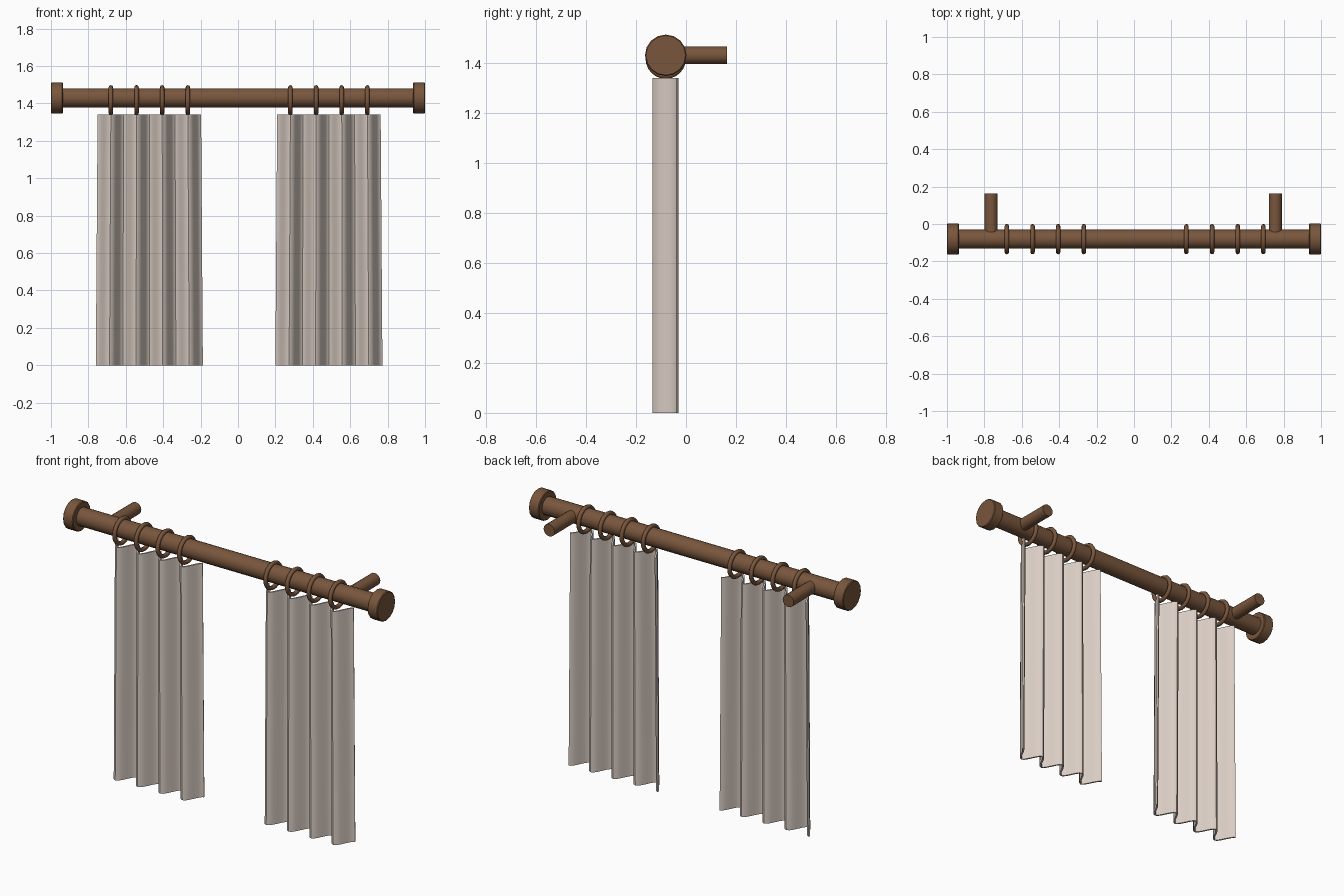
import bpy, bmesh, math

if "Cube" in bpy.data.objects:
    bpy.data.objects.remove(bpy.data.objects["Cube"])

ROD_Y, ROD_Z = -0.081, 1.43
PERIOD = 0.1372


def material(name, rgb):
    m = bpy.data.materials.new(name)
    m.diffuse_color = (*rgb, 1)
    m.use_nodes = True
    m.node_tree.nodes["Principled BSDF"].inputs["Base Color"].default_value = m.diffuse_color
    return m


wood = material("brown wood", (0.19, 0.093, 0.046))
cloth = material("beige cloth", (0.70, 0.61, 0.55))


def finish(name, mat, angle=40):
    ob = bpy.context.object
    ob.name = name
    ob.data.materials.append(mat)
    bpy.ops.object.shade_smooth_by_angle(angle=math.radians(angle))
    return ob


def cylinder(name, radius, length, loc, axis, sides):
    rot = (0, math.pi / 2, 0) if axis == "x" else (math.pi / 2, 0, 0)
    bpy.ops.mesh.primitive_cylinder_add(vertices=sides, radius=radius, depth=length,
                                        location=loc, rotation=rot)
    return finish(name, wood)


def curtain(name, cx, width=0.549, height=1.34, amp=0.047, folds=4, per=12):
    # Pleated sheet: both side edges fall at the back of a fold
    n = folds * per
    bm = bmesh.new()
    rows = []
    for z, flare in ((0, 1.035), (height, 1.0)):
        rows.append([bm.verts.new((cx + (i / n - 0.5) * width * flare,
                                   ROD_Y - 0.001 + amp * math.cos(2 * math.pi * i / per), z))
                     for i in range(n + 1)])
    for i in range(n):
        bm.faces.new((rows[0][i], rows[0][i + 1], rows[1][i + 1], rows[1][i]))
    me = bpy.data.meshes.new(name)
    bm.to_mesh(me)
    bm.free()
    ob = bpy.data.objects.new(name, me)
    bpy.context.collection.objects.link(ob)
    bpy.context.view_layer.objects.active = ob
    ob.select_set(True)
    mod = ob.modifiers.new("thickness", "SOLIDIFY")
    mod.thickness, mod.offset = 0.009, 0
    bpy.ops.object.modifier_apply(modifier=mod.name)
    finish(name, cloth, 50)
    ob.select_set(False)


# Rod
cylinder("rod", 0.051, 1.9, (0, ROD_Y, ROD_Z), "x", 24)

for side, label in ((-1, "left"), (1, "right")):
    # End cap with slightly softened rim
    cap = cylinder(label + "_end_cap", 0.083, 0.064, (side * 0.968, ROD_Y, ROD_Z), "x", 16)
    bev = cap.modifiers.new("rim", "BEVEL")
    bev.width, bev.segments = 0.004, 1
    # Wall bracket
    cylinder(label + "_bracket", 0.035, 0.163 - ROD_Y,
             (side * 0.76 - 0.004, (0.163 + ROD_Y) / 2, ROD_Z), "y", 16)
    # Curtain and its rings
    cx = side * 0.48 + 0.006
    bpy.ops.object.select_all(action="DESELECT")
    curtain(label + "_curtain", cx)
    for i in range(4):
        bpy.ops.mesh.primitive_torus_add(
            major_radius=0.069, minor_radius=0.012, major_segments=24, minor_segments=8,
            location=(cx + (i - 1.5) * PERIOD, ROD_Y, 1.417), rotation=(0, math.pi / 2, 0))
        finish(f"{label}_ring_{i + 1}", wood, 60)
